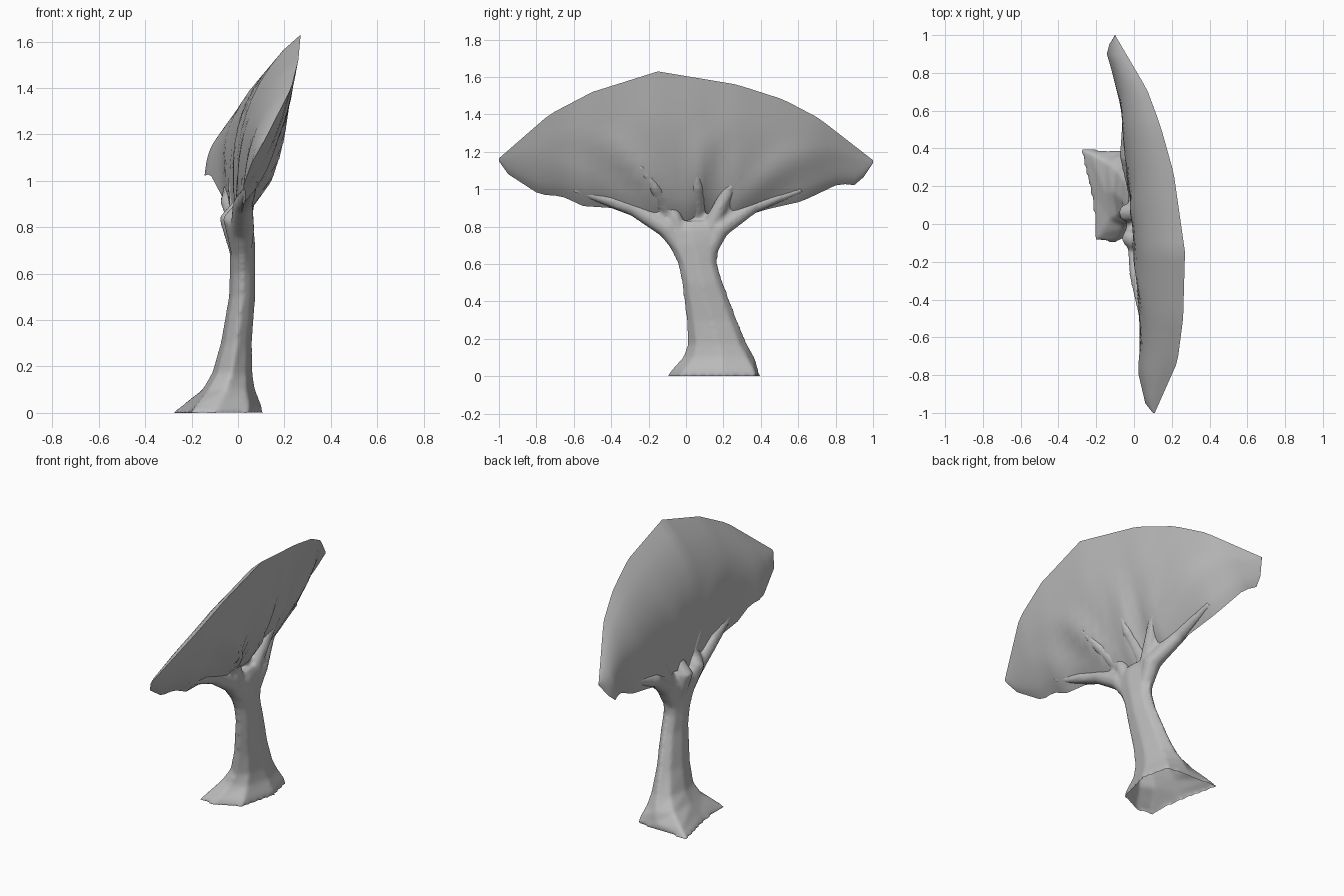
import bpy, bmesh, math
from mathutils import Vector

if "Cube" in bpy.data.objects:
    bpy.data.objects.remove(bpy.data.objects["Cube"])

TONE = (0.5, 0.5, 0.5, 1)
grey = bpy.data.materials.new("plain grey")
grey.use_nodes = True
grey.diffuse_color = TONE
grey.node_tree.nodes["Principled BSDF"].inputs["Base Color"].default_value = TONE


def finish(bm, name):
    bmesh.ops.remove_doubles(bm, verts=bm.verts, dist=0.0005)
    bmesh.ops.recalc_face_normals(bm, faces=bm.faces)
    mesh = bpy.data.meshes.new(name)
    bm.to_mesh(mesh)
    bm.free()
    mesh.materials.append(grey)
    obj = bpy.data.objects.new(name, mesh)
    bpy.context.collection.objects.link(obj)
    return obj


def shade(obj, angle):
    bpy.ops.object.select_all(action='DESELECT')
    obj.select_set(True)
    bpy.context.view_layer.objects.active = obj
    bpy.ops.object.shade_smooth_by_angle(angle=math.radians(angle))


def loft(bm, rings):
    rows = [[bm.verts.new(p) for p in ring] for ring in rings]
    n = len(rows[0])
    for a, b in zip(rows, rows[1:]):
        for i in range(n):
            j = (i + 1) % n
            bm.faces.new((a[i], a[j], b[j], b[i]))
    bm.faces.new(rows[0][::-1])
    bm.faces.new(rows[-1])


def along(points, y):
    """Point of a (x, y, z) polyline at a given y."""
    for a, b in zip(points, points[1:]):
        if y <= b[1]:
            return Vector(a).lerp(Vector(b), (y - a[1]) / (b[1] - a[1]))
    return Vector(points[-1])


# Crown outline: sharp upper rim and ragged lower hem
RIM = [(.11, -1, 1.165), (.23, -.73, 1.4), (.26, -.5, 1.52), (.27, -.15, 1.63),
       (.21, .27, 1.56), (.14, .52, 1.48), (.07, .71, 1.38), (-.10, 1, 1.155)]
HEM = [(.10, -1, 1.15), (.06, -.95, 1.08), (.02, -.78, .97), (.03, -.67, .965),
       (.03, -.55, .91), (.02, -.4, .9), (.01, -.2, .825), (.0, -.05, .825),
       (-.01, .05, .82), (-.02, .13, .89), (-.03, .25, .83), (-.05, .42, .89),
       (-.07, .62, .935), (-.12, .82, 1.03), (-.15, .92, 1.02), (-.10, 1, 1.14)]


def crown_point(y, t, side):
    low, high = along(HEM, y), along(RIM, y)
    p = low.lerp(high, t)
    size = (high.z - low.z) / .75
    # Folds fan out from the fork and fade towards the rim
    fan = math.atan2(p.y - .05, p.z - .7)
    fold = (math.sin(fan * 9 + 1) + .7 * math.sin(fan * 17)) * size
    fold *= math.sin(math.pi * min(1, t * 1.5))
    if side > 0:
        p.x += .062 * math.sin(math.pi * t ** .7) * size + .011 * fold
    else:
        # The upper skin is fullest close to the rim
        swell = max(0, math.sin(math.pi * t ** 1.3)) ** .75
        p.x -= .115 * swell * size + .003 * fold
    return p


bm = bmesh.new()
COLS, ROWS = 40, 12
rings = []
for c in range(COLS + 1):
    y = -1 + 2 * c / COLS
    front = [crown_point(y, r / ROWS, 1) for r in range(ROWS + 1)]
    back = [crown_point(y, r / ROWS, -1) for r in range(ROWS - 1, 0, -1)]
    rings.append(front + back)
loft(bm, rings)
crown = finish(bm, "crown")
shade(crown, 40)

# Trunk: angular spreading foot blending into oval sections
FOOT = [(.11, .2), (.07, .38), (-.08, .39), (-.285, .4),
        (-.22, .12), (-.205, -.09), (-.1, -.1), (.05, -.03)]
# height, x range, y range, share of foot outline
SECTIONS = [(0, -.1, .1, 0, .36, 1), (.035, -.12, .07, 0, .37, .75),
            (.1, -.13, .062, .01, .36, .25), (.17, -.105, .06, .015, .325, .06),
            (.3, -.075, .06, .0, .275, 0), (.5, -.04, .075, -.025, .2, 0),
            (.6, -.036, .075, -.045, .17, 0), (.7, -.036, .076, -.095, .175, 0),
            (.78, -.045, .07, -.16, .21, 0), (.83, -.03, .05, -.2, .25, 0)]


def section(z, x0, x1, y0, y1, share):
    ring = []
    for i, foot in enumerate(FOOT):
        a = math.tau * i / len(FOOT)
        oval = Vector(((x0 + x1) / 2 + (x1 - x0) / 2 * math.cos(a),
                       (y0 + y1) / 2 + (y1 - y0) / 2 * math.sin(a), z))
        ring.append(oval.lerp(Vector((*foot, z)), share))
    return ring


bm = bmesh.new()
loft(bm, [section(*s) for s in SECTIONS])

# Boughs: side of the crown and (y, z, radius) path, mostly sunk into its skin
BOUGHS = [
    (1, [(.03, .6, .03), (-.1, .79, .055), (-.28, .9, .045), (-.6, 1.0, .02)]),
    (1, [(.04, .6, .03), (-.08, .84, .05), (-.16, 1.0, .035), (-.25, 1.13, .015)]),
    (1, [(.07, .6, .03), (.06, .84, .05), (.06, 1.0, .035), (.05, 1.14, .015)]),
    (1, [(.1, .6, .03), (.18, .79, .055), (.36, .91, .04), (.62, 1.0, .02)]),
    (1, [(.08, .6, .03), (.14, .82, .045), (.23, 1.0, .035), (.32, 1.12, .015)]),
    (-1, [(.03, .6, .03), (-.06, .85, .04), (-.12, .97, .03), (-.2, 1.1, .012)]),
    (-1, [(.1, .6, .03), (.2, .87, .04), (.27, .97, .03), (.38, 1.1, .012)]),
]
for side, path in BOUGHS:
    centres = []
    for y, z, r in path:
        low, high = along(HEM, y), along(RIM, y)
        t = (z - low.z) / (high.z - low.z)
        x = crown_point(y, t, side).x - side * r * .75 if t > 0 else .018
        centres.append(Vector((x, y, z)))
    rings = []
    for i, (c, (y, z, r)) in enumerate(zip(centres, path)):
        d = centres[min(i + 1, len(path) - 1)] - centres[max(i - 1, 0)]
        across = Vector((0, d.z, -d.y)).normalized()
        depth = Vector((1, 0, 0))
        rings.append([c + r * (depth * math.cos(a) + across * math.sin(a))
                      for a in (math.tau * k / 8 for k in range(8))])
    loft(bm, rings)
trunk = finish(bm, "trunk")

# Fuse the trunk and boughs into one soft skin
remesh = trunk.modifiers.new("fuse", 'REMESH')
remesh.mode = 'VOXEL'
remesh.voxel_size = .012
soften = trunk.modifiers.new("soften", 'SMOOTH')
soften.iterations = 5
bpy.context.view_layer.objects.active = trunk
for m in ("fuse", "soften"):
    bpy.ops.object.modifier_apply(modifier=m)

# Leave the trunk open underneath
bm = bmesh.new()
bm.from_mesh(trunk.data)
sole = [f for f in bm.faces if f.normal.z < -.8 and f.calc_center_median().z < .03]
bmesh.ops.delete(bm, geom=sole, context='FACES')
bm.to_mesh(trunk.data)
bm.free()
shade(trunk, 60)
